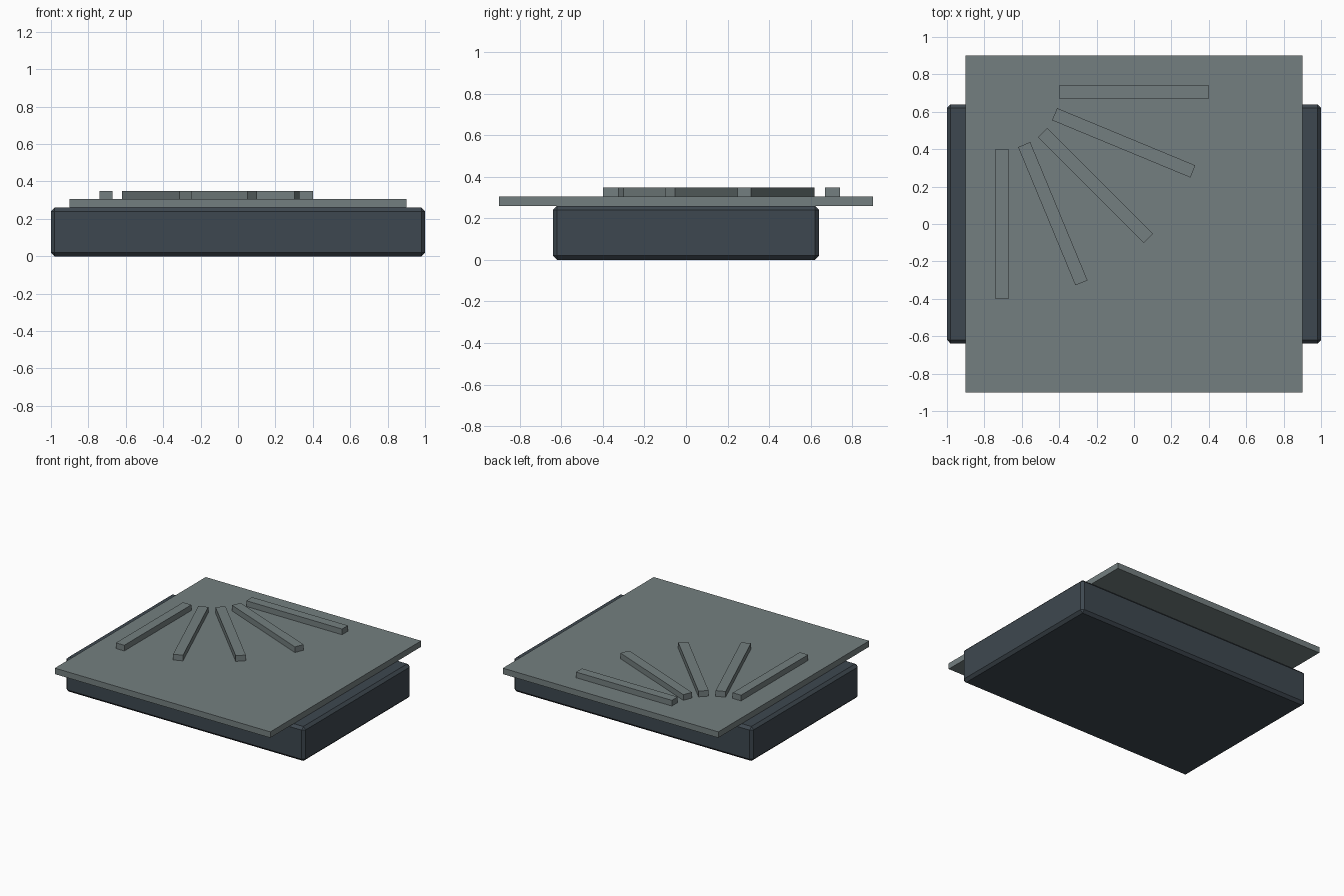
import bpy, math

if "Cube" in bpy.data.objects:
    bpy.data.objects.remove(bpy.data.objects["Cube"])


def material(name, rgb):
    m = bpy.data.materials.new(name)
    m.diffuse_color = (*rgb, 1)
    m.use_nodes = True
    m.node_tree.nodes["Principled BSDF"].inputs["Base Color"].default_value = m.diffuse_color
    return m


def box(name, centre, size, mat, angle=0):
    bpy.ops.mesh.primitive_cube_add(size=1, location=centre)
    o = bpy.context.object
    o.name = name
    o.scale = size
    bpy.ops.object.transform_apply(location=False, rotation=False, scale=True)
    o.rotation_euler.z = math.radians(angle)
    o.data.materials.append(mat)
    return o


slate = material("dark slate", (0.048, 0.064, 0.079))
grey = material("grey green", (0.174, 0.212, 0.214))

# Chamfered base block
base = box("base_block", (0, 0, 0.13), (2, 1.28, 0.26), slate)
bevel = base.modifiers.new("chamfer", 'BEVEL')
bevel.width = 0.02
bevel.segments = 1

# Thin square plate overhanging front and back
box("top_plate", (0, 0, 0.2825), (1.8, 1.8, 0.045), grey)

# Fan of raised ribs, mirrored about the plate diagonal
ribs = [(0, 0.705), (-0.055, 0.434), (-0.206, 0.206), (-0.434, 0.055), (-0.705, 0)]
for i, (x, y) in enumerate(ribs):
    box(f"rib_{i + 1}", (x, y, 0.325), (0.8, 0.07, 0.046), grey, -22.5 * i)
